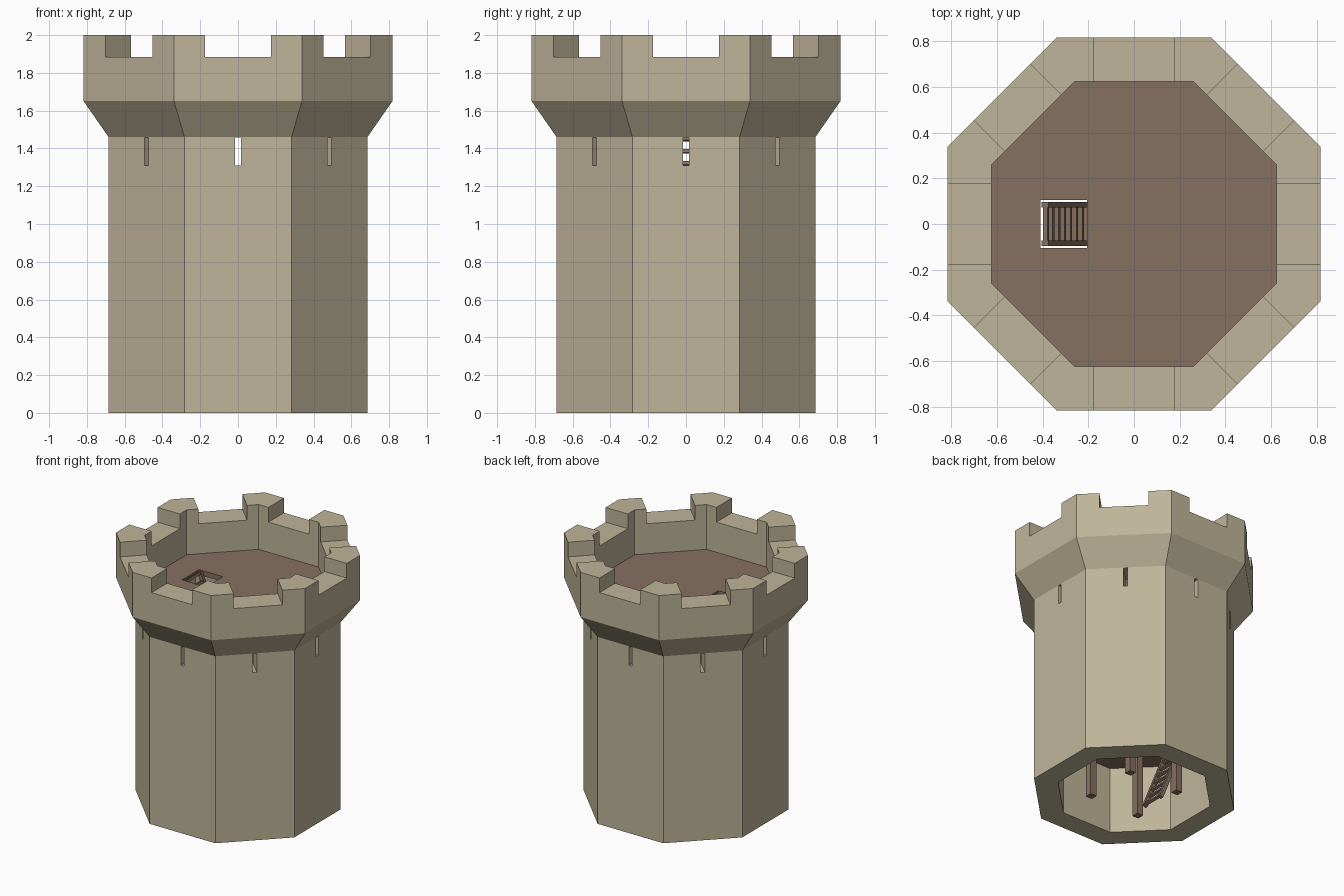
import bpy, bmesh, math
from mathutils import Matrix, Vector

if "Cube" in bpy.data.objects:
    bpy.data.objects.remove(bpy.data.objects["Cube"])

STOREY = 0.55


def material(name, col):
    m = bpy.data.materials.new(name)
    m.diffuse_color = (*col, 1)
    m.use_nodes = True
    m.node_tree.nodes["Principled BSDF"].inputs["Base Color"].default_value = m.diffuse_color
    return m


stone = material("stone", (0.52, 0.46, 0.32))
wood = material("wood", (0.24, 0.16, 0.115))


def finish(name, bm, mat):
    bmesh.ops.recalc_face_normals(bm, faces=bm.faces)
    me = bpy.data.meshes.new(name)
    bm.to_mesh(me)
    bm.free()
    if mat:
        me.materials.append(mat)
    ob = bpy.data.objects.new(name, me)
    bpy.context.collection.objects.link(ob)
    return ob


def add_box(bm, lo, hi, mat=Matrix()):
    lo, hi = Vector(lo), Vector(hi)
    size = hi - lo
    m = mat @ Matrix.Translation((lo + hi) / 2) @ Matrix.Diagonal((*size, 1))
    bmesh.ops.create_cube(bm, size=1, matrix=m)


def octagon_ring(bm, apothem, z):
    r = apothem / math.cos(math.pi / 8)
    return [bm.verts.new((r * math.cos(a), r * math.sin(a), z))
            for a in (math.pi / 8 + i * math.pi / 4 for i in range(8))]


def bridge(bm, a, b):
    for i in range(8):
        j = (i + 1) % 8
        bm.faces.new((a[i], a[j], b[j], b[i]))


def cut(ob, cutter):
    mod = ob.modifiers.new("cut", "BOOLEAN")
    mod.operation = "DIFFERENCE"
    mod.solver = "EXACT"
    mod.object = cutter
    bpy.context.view_layer.objects.active = ob
    bpy.ops.object.modifier_apply(modifier=mod.name)
    bpy.data.objects.remove(cutter)


# Octagonal wall with flared parapet, from a closed (apothem, height) profile
profile = [(0.52, 0), (0.685, 0), (0.685, 1.46), (0.817, 1.65),
           (0.817, 2), (0.625, 2), (0.625, 1.61), (0.52, 1.61)]
bm = bmesh.new()
rings = [octagon_ring(bm, a, z) for a, z in profile]
for k in range(len(rings)):
    bridge(bm, rings[k], rings[(k + 1) % len(rings)])
wall = finish("tower_wall", bm, stone)

# Battlement gaps and arrow slits, one of each per side
bm = bmesh.new()
for i in range(8):
    rot = Matrix.Rotation(i * math.pi / 4, 4, "Z")
    add_box(bm, (0.55, -0.175, 1.885), (0.95, 0.175, 2.1), rot)
    add_box(bm, (0.46, -0.015, 1.31), (0.75, 0.015, 1.458), rot)
cutter = finish("gap_cutter", bm, None)
cutter.hide_render = True
cut(wall, cutter)


# Wooden floors, each with a ladder hatch
def floor(name, apothem, top, thick):
    bm = bmesh.new()
    a = octagon_ring(bm, apothem, top - thick)
    b = octagon_ring(bm, apothem, top)
    bridge(bm, a, b)
    bm.faces.new(a[::-1])
    bm.faces.new(b)
    ob = finish(name, bm, wood)
    bm = bmesh.new()
    add_box(bm, (-0.41, -0.105, top - 0.2), (-0.205, 0.105, top + 0.2))
    hatch = finish("hatch_cutter", bm, None)
    hatch.hide_render = True
    cut(ob, hatch)


floor("first_floor", 0.52, STOREY, 0.03)
floor("second_floor", 0.52, 2 * STOREY, 0.03)
floor("roof_floor", 0.625, 3 * STOREY, 0.04)

# Four support posts per storey
for s in range(3):
    bm = bmesh.new()
    for x in (-0.215, 0.215):
        for y in (-0.215, 0.215):
            add_box(bm, (x - 0.027, y - 0.027, s * STOREY),
                    (x + 0.027, y + 0.027, (s + 1) * STOREY - 0.03))
    finish(f"posts_{s + 1}", bm, wood)

# Leaning ladder per storey: two rails and nine rungs
for s in range(3):
    foot, head = Vector((-0.17, 0, s * STOREY)), Vector((-0.39, 0, (s + 1) * STOREY))
    lean = Matrix.Translation(foot) @ Matrix.Rotation(
        math.atan2(head.x - foot.x, STOREY), 4, "Y")
    length = (head - foot).length
    bm = bmesh.new()
    for y in (-0.085, 0.085):
        add_box(bm, (-0.016, y - 0.012, 0.006), (0.016, y + 0.012, length), lean)
    for k in range(9):
        z = (0.025 + 0.065 * k) * length / STOREY
        z = min(z, length - 0.012)
        add_box(bm, (-0.01, -0.085, z - 0.01), (0.01, 0.085, z + 0.01), lean)
    finish(f"ladder_{s + 1}", bm, wood)
